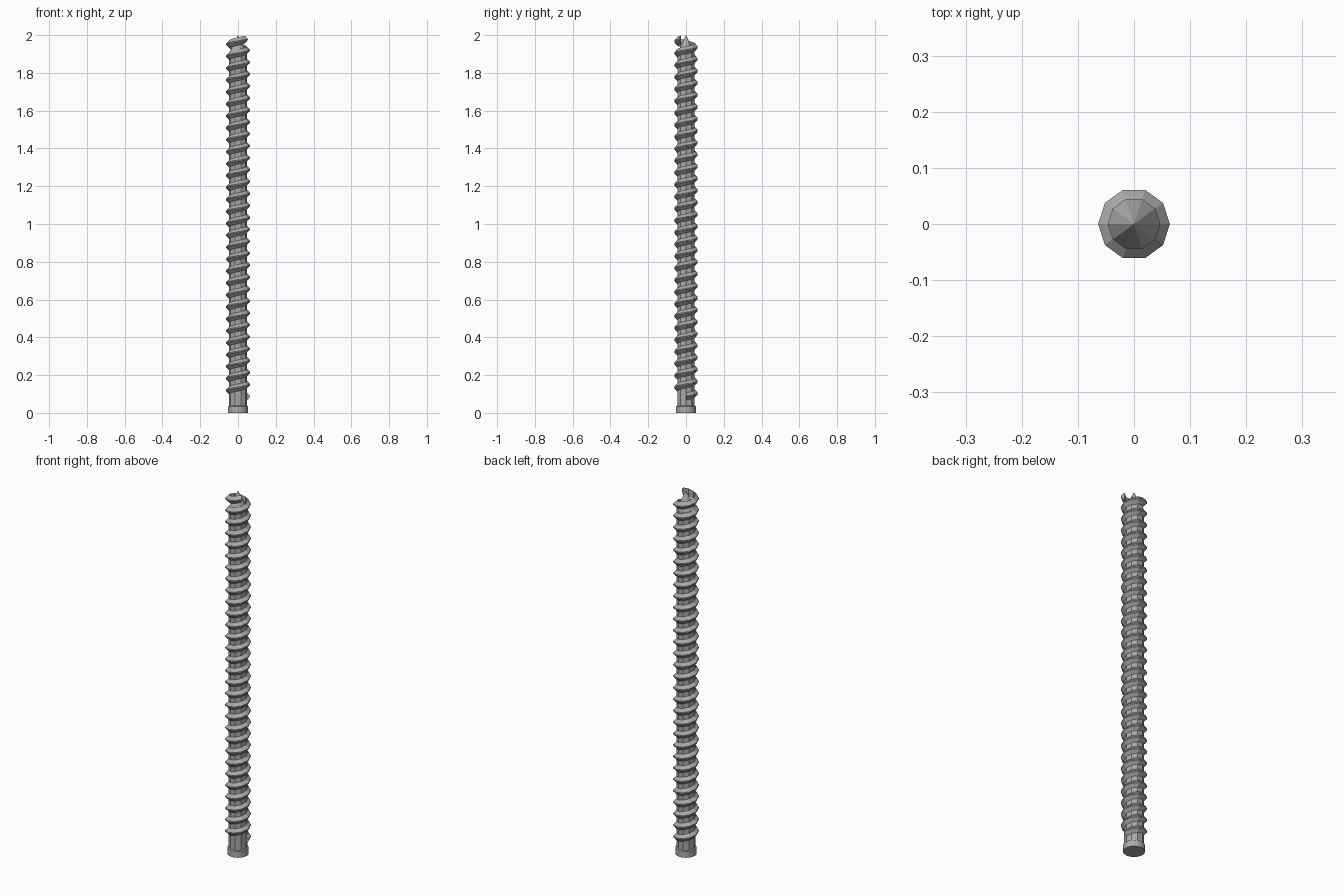
import bpy, bmesh
from math import cos, sin, tau

if "Cube" in bpy.data.objects:
    bpy.data.objects.remove(bpy.data.objects["Cube"], do_unlink=True)

steel = bpy.data.materials.new("grey steel")
steel.use_nodes = True
colour = (0.4, 0.4, 0.4, 1)
steel.diffuse_color = colour
steel.node_tree.nodes["Principled BSDF"].inputs["Base Color"].default_value = colour

SIDES = 10
PITCH = 0.0632
START = 0.087
STEPS = 299


def add_object(name, bm):
    bmesh.ops.recalc_face_normals(bm, faces=bm.faces)
    mesh = bpy.data.meshes.new(name)
    bm.to_mesh(mesh)
    bm.free()
    mesh.materials.append(steel)
    obj = bpy.data.objects.new(name, mesh)
    bpy.context.collection.objects.link(obj)


def skin(bm, rings, closed):
    """Join neighbouring rings of vertices with quads and cap both ends."""
    for a, b in zip(rings, rings[1:]):
        n = len(a)
        for i in range(n):
            j = (i + 1) % n
            bm.faces.new((a[i], a[j], b[j], b[i]))
    if closed:
        bm.faces.new(rings[0])
        bm.faces.new(rings[-1])


def lathe(name, profile, sides):
    bm = bmesh.new()
    rings = [[bm.verts.new((r * cos(tau * i / sides), r * sin(tau * i / sides), z))
              for i in range(sides)] for r, z in profile]
    skin(bm, rings, True)
    bmesh.ops.remove_doubles(bm, verts=bm.verts, dist=1e-5)
    add_object(name, bm)


# Straight shank ending in a sharp cone
lathe("shank_and_point", [(0.048, 0.03), (0.048, 1.905), (0.0002, 2.0)], SIDES)

# Plain collar at the foot
lathe("collar", [(0.053, 0), (0.053, 0.034), (0.047, 0.038)], 20)

# Right-handed helical thread with a blunt ridge
section = [(0.046, -0.021), (0.064, -0.003), (0.064, 0.003), (0.046, 0.021)]
bm = bmesh.new()
rings = []
for k in range(STEPS + 1):
    a = tau * k / SIDES
    z = START + PITCH * k / SIDES
    rings.append([bm.verts.new((r * cos(a), r * sin(a), z + h)) for r, h in section])
skin(bm, rings, True)
add_object("thread", bm)
